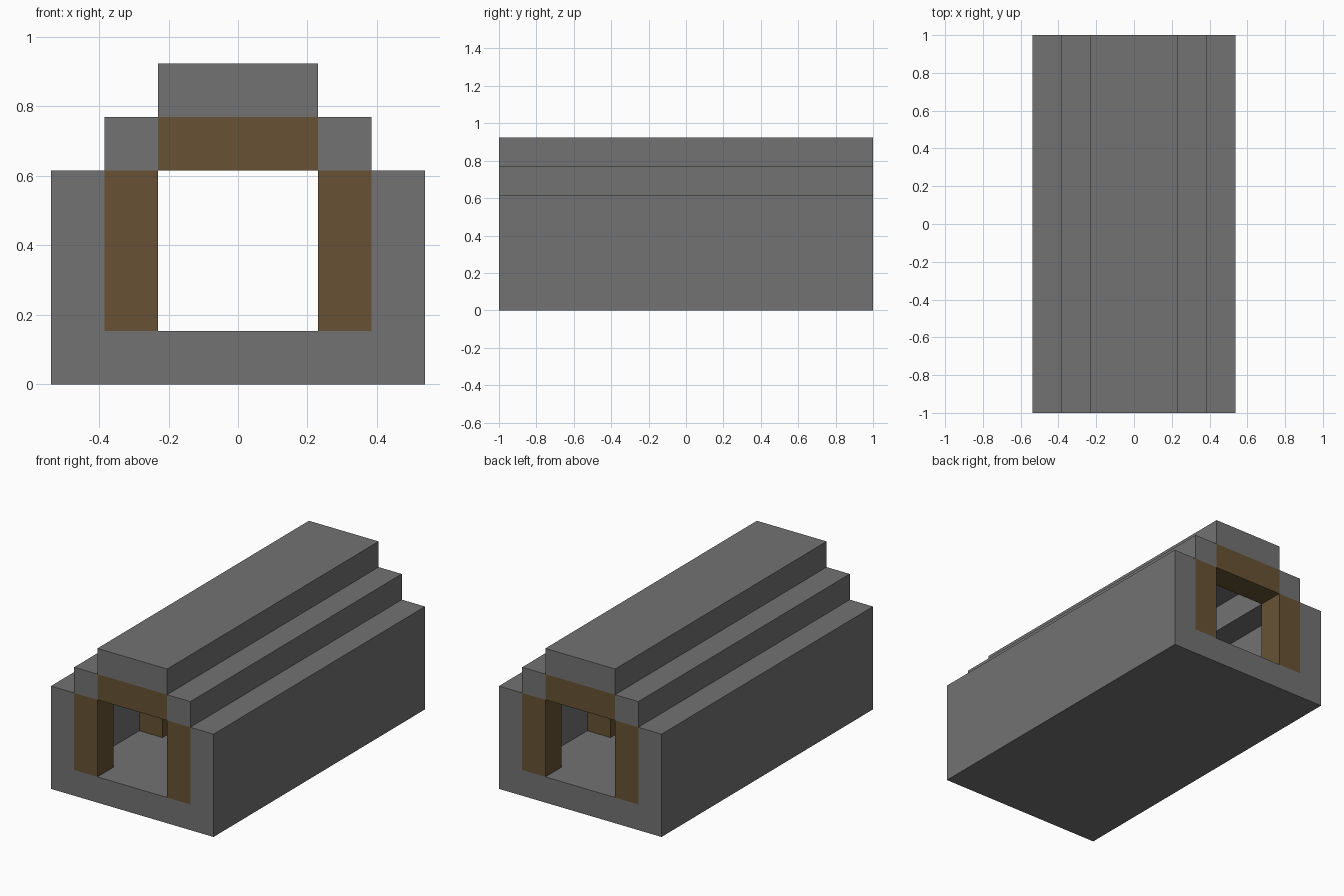
import bpy
import bmesh

old = bpy.data.objects.get("Cube")
if old:
    bpy.data.objects.remove(old, do_unlink=True)

U = 2 / 13          # one building block
LENGTH = 13         # tunnel length in blocks


def material(name, rgb):
    mat = bpy.data.materials.new(name)
    mat.use_nodes = True
    mat.diffuse_color = (*rgb, 1)
    bsdf = mat.node_tree.nodes["Principled BSDF"]
    bsdf.inputs["Base Color"].default_value = (*rgb, 1)
    bsdf.inputs["Roughness"].default_value = 0.9
    return mat


stone = material("grey stone", (0.17, 0.17, 0.17))
wood = material("brown wood", (0.135, 0.086, 0.034))


def extrude(name, profile, start, depth, mat):
    """Extrude an x-z profile, in blocks, along y."""
    bm = bmesh.new()
    y = (start - LENGTH / 2) * U
    face = bm.faces.new([bm.verts.new((x * U, y, z * U)) for x, z in profile])
    new = bmesh.ops.extrude_face_region(bm, geom=[face])["geom"]
    verts = [v for v in new if isinstance(v, bmesh.types.BMVert)]
    bmesh.ops.translate(bm, verts=verts, vec=(0, depth * U, 0))
    bmesh.ops.recalc_face_normals(bm, faces=bm.faces)
    mesh = bpy.data.meshes.new(name)
    bm.to_mesh(mesh)
    bm.free()
    mesh.materials.append(mat)
    obj = bpy.data.objects.new(name, mesh)
    bpy.context.collection.objects.link(obj)
    return obj


def rect(x0, x1, z0, z1):
    return [(x0, z0), (x1, z0), (x1, z1), (x0, z1)]


# Floor and side walls as one trough
half = [(3.5, 0), (3.5, 4), (2.5, 4), (2.5, 1)]
trough = half + [(-x, z) for x, z in reversed(half)]
extrude("floor_and_walls", trough, 0, LENGTH, stone)

# Stepped roof
extrude("roof_cap", rect(-1.5, 1.5, 5, 6), 0, LENGTH, stone)
for side, s in (("left", 1), ("right", -1)):
    extrude(f"{side}_roof_shoulder", rect(s * 1.5, s * 2.5, 4, 5), 0, LENGTH, stone)

# Timber support frames, one every four blocks
for i, start in enumerate(range(0, LENGTH, 4), 1):
    extrude(f"support_beam_{i}", rect(-1.5, 1.5, 4, 5), start, 1, wood)
    for side, s in (("left", 1), ("right", -1)):
        extrude(f"{side}_support_post_{i}", rect(s * 1.5, s * 2.5, 1, 4), start, 1, wood)
